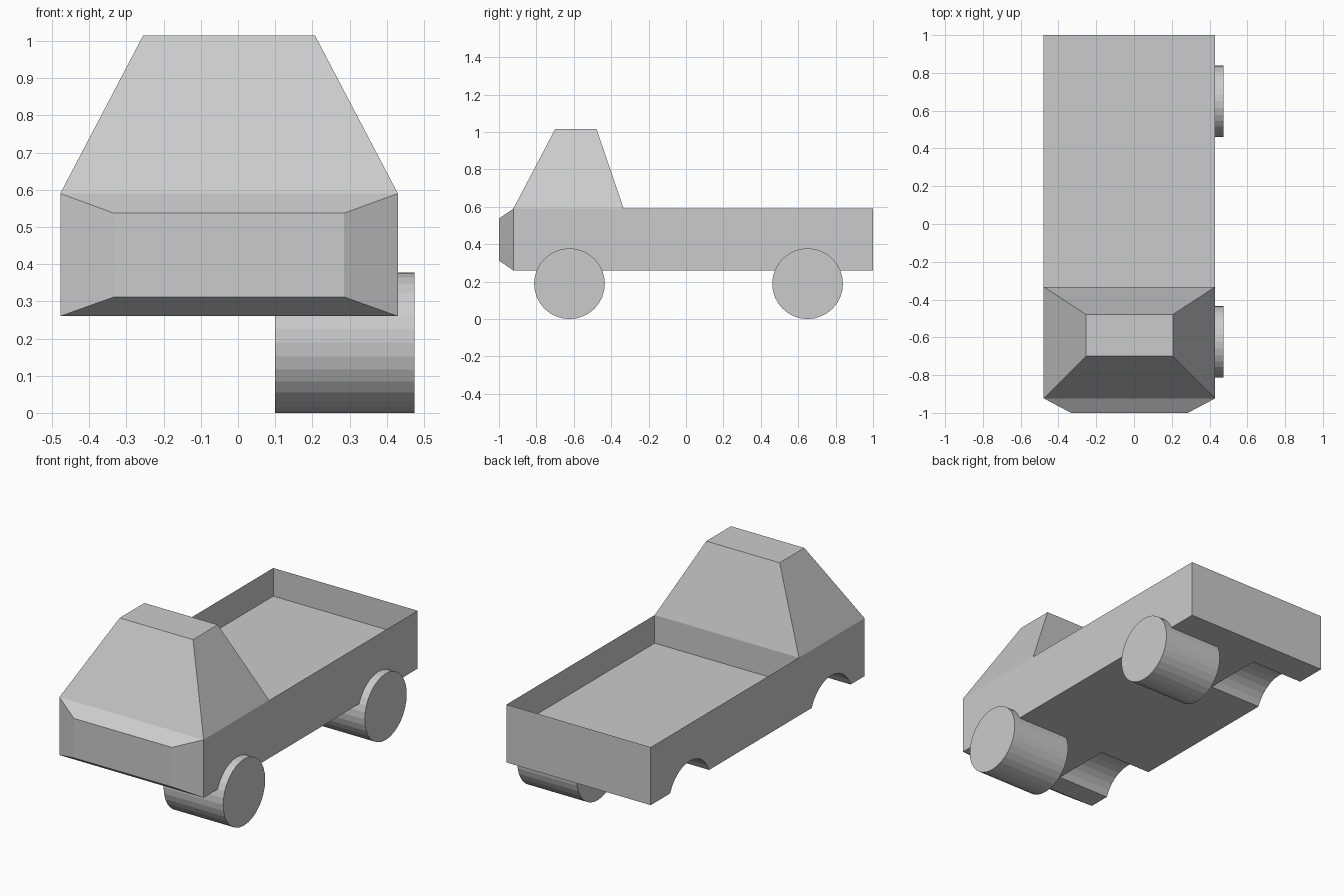
import bpy, bmesh
from math import pi
from mathutils import Vector

if "Cube" in bpy.data.objects:
    bpy.data.objects.remove(bpy.data.objects["Cube"])

LEFT, RIGHT = -0.478, 0.43          # body sides
MID = (LEFT + RIGHT) / 2
BED_Z, RIM_Z, BOTTOM_Z = 0.43, 0.59, 0.26
CAB_BACK = -0.333
AXLES = {"front": -0.623, "rear": 0.65}
RADIUS, WHEEL_IN, WHEEL_OUT = 0.189, 0.10, 0.475


def finish(bm, name):
    mesh = bpy.data.meshes.new(name)
    bm.to_mesh(mesh)
    bm.free()
    obj = bpy.data.objects.new(name, mesh)
    bpy.context.collection.objects.link(obj)
    return obj


def taper(bm, direction, at, target):
    """Extrude the outermost face along direction and fit it to a box (lo, hi)."""
    bm.normal_update()
    face = max((f for f in bm.faces if f.normal.dot(direction) > 0.9),
               key=lambda f: f.calc_center_median().dot(direction))
    new = bmesh.ops.extrude_discrete_faces(bm, faces=[face])["faces"][0]
    mid = new.calc_center_median()
    lo, hi = target
    for v in new.verts:
        v.co = [hi[i] if v.co[i] > mid[i] else lo[i] for i in range(3)]
        v.co[at[0]] = at[1]


def cylinder(name, x0, x1, y):
    bpy.ops.mesh.primitive_cylinder_add(
        vertices=32, radius=RADIUS, depth=x1 - x0,
        location=((x0 + x1) / 2, y, RADIUS), rotation=(0, pi / 2, 0))
    obj = bpy.context.object
    obj.name = name
    return obj


# Body: extruded L-shaped side profile with tapered cab and nose
profile = [(-0.923, BOTTOM_Z), (1, BOTTOM_Z), (1, BED_Z),
           (CAB_BACK, BED_Z), (CAB_BACK, RIM_Z), (-0.923, RIM_Z)]
bm = bmesh.new()
side = bm.faces.new([bm.verts.new((LEFT, y, z)) for y, z in profile])
ext = bmesh.ops.extrude_face_region(bm, geom=[side], use_keep_orig=True)["geom"]
bmesh.ops.translate(bm, vec=(RIGHT - LEFT, 0, 0),
                    verts=[g for g in ext if isinstance(g, bmesh.types.BMVert)])
bmesh.ops.recalc_face_normals(bm, faces=bm.faces)
taper(bm, Vector((0, -1, 0)), (1, -1.0), ((-0.333, -1, 0.312), (0.285, -1, 0.537)))
taper(bm, Vector((0, 0, 1)), (2, 1.015), ((-0.255, -0.70, 1.015), (0.207, -0.478, 1.015)))
bmesh.ops.recalc_face_normals(bm, faces=bm.faces)
body = finish(bm, "truck_body")

# Right wheels, and matching empty wheel arches cut in the left side
for end, y in AXLES.items():
    cylinder(end + "_wheel", WHEEL_IN, WHEEL_OUT, y)
    cutter = cylinder(end + "_arch_cutter", 2 * MID - WHEEL_OUT, 2 * MID - WHEEL_IN, y)
    mod = body.modifiers.new(end + "_arch", "BOOLEAN")
    mod.operation, mod.solver, mod.object = "DIFFERENCE", "EXACT", cutter
    bpy.context.view_layer.objects.active = body
    bpy.ops.object.modifier_apply(modifier=mod.name)
    bpy.data.objects.remove(cutter)

# Cargo bed walls: thin sheets on three sides
bm = bmesh.new()
path = [(LEFT, CAB_BACK), (LEFT, 1), (RIGHT, 1), (RIGHT, CAB_BACK)]
rows = [[bm.verts.new((x, y, z)) for x, y in path] for z in (BED_Z, RIM_Z)]
for i in range(3):
    bm.faces.new((rows[0][i + 1], rows[0][i], rows[1][i], rows[1][i + 1]))
finish(bm, "bed_walls")
